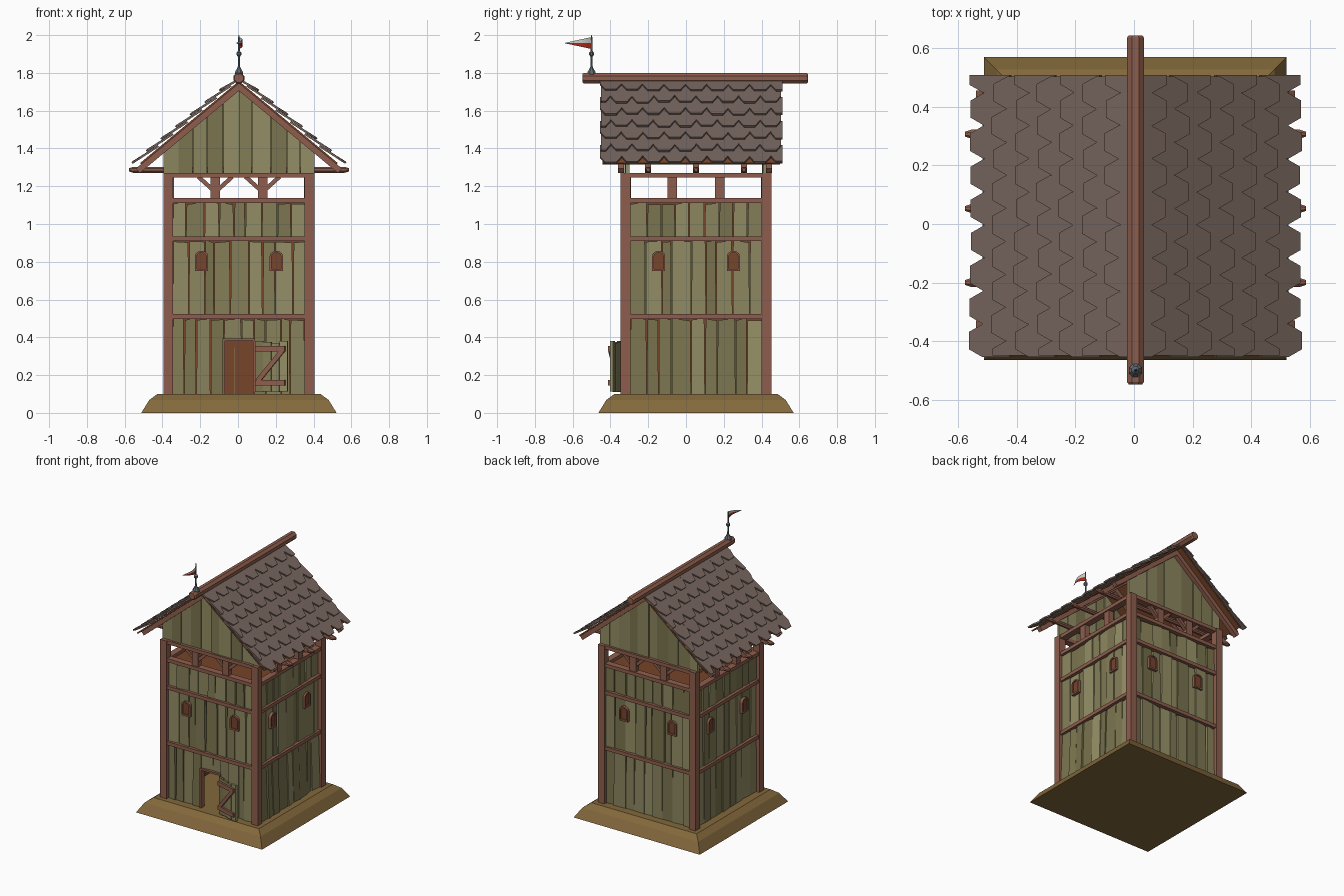
import bpy, bmesh, random
from math import atan, sin, cos, pi, radians
from mathutils import Matrix, Vector

if "Cube" in bpy.data.objects:
    bpy.data.objects.remove(bpy.data.objects["Cube"])

random.seed(4)
CX, CY = 0.005, 0.053
SLOPE = atan(0.83)


def mat(name, r, g, b):
    m = bpy.data.materials.new(name)
    m.diffuse_color = [(c / 255) ** 2.2 for c in (r, g, b)] + [1]
    m.use_nodes = True
    m.node_tree.nodes["Principled BSDF"].inputs["Base Color"].default_value = m.diffuse_color
    return m


WOOD = mat("frame_wood", 140, 94, 78)
DARK = mat("inner_wood", 118, 70, 46)
TILE = mat("tile", 118, 101, 94)
EARTH = mat("earth", 130, 104, 62)
METAL = mat("metal", 100, 108, 112)
RED = mat("red", 165, 45, 32)
PALE = mat("pale", 200, 200, 195)
PLANKS = [mat("plank_%d" % i, 122 + 8 * i, 116 + 8 * i, 80 + 7 * i) for i in range(4)]


def finish(name, bm, mats, smooth=False):
    bmesh.ops.recalc_face_normals(bm, faces=bm.faces)
    me = bpy.data.meshes.new(name)
    bm.to_mesh(me)
    bm.free()
    for m in mats:
        me.materials.append(m)
    for p in me.polygons:
        p.use_smooth = smooth
    ob = bpy.data.objects.new(name, me)
    bpy.context.collection.objects.link(ob)
    return ob


def prism(bm, a, b, mi=0, M=Matrix()):
    """Closed solid between two matching outlines."""
    va = [bm.verts.new(M @ Vector(p)) for p in a]
    vb = [bm.verts.new(M @ Vector(p)) for p in b]
    n = len(va)
    fs = [bm.faces.new(va[::-1]), bm.faces.new(vb)]
    fs += [bm.faces.new((va[i], va[(i + 1) % n], vb[(i + 1) % n], vb[i])) for i in range(n)]
    for f in fs:
        f.material_index = mi


def box(bm, x0, x1, y0, y1, z0, z1, mi=0, M=Matrix()):
    q = [(x0, y0), (x1, y0), (x1, y1), (x0, y1)]
    prism(bm, [(x, y, z0) for x, y in q], [(x, y, z1) for x, y in q], mi, M)


def bar(bm, p, q, w, d, M=Matrix()):
    """Bar in a wall plane (constant y), w wide and d deep."""
    p, q = Vector(p), Vector(q)
    t = (q - p).normalized()
    s, o = Vector((t.z, 0, -t.x)) * w / 2, Vector((0, d / 2, 0))
    off = (s + o, s - o, -s - o, -s + o)
    prism(bm, [p + k for k in off], [q + k for k in off], 0, M)


def ring(bm, axis, radii_pos, n, cx, c2):
    """Chain of n-gon sections along y or z."""
    def sec(r, t):
        pts = [(r * cos(2 * pi * (i + .5) / n), r * sin(2 * pi * (i + .5) / n)) for i in range(n)]
        if axis == 'y':
            return [(cx + u, t, c2 + v) for u, v in pts]
        if axis == 'x':
            return [(t, cx + u, c2 + v) for u, v in pts]
        return [(cx + u, c2 + v, t) for u, v in pts]
    for (r0, t0), (r1, t1) in zip(radii_pos, radii_pos[1:]):
        prism(bm, sec(r0, t0), sec(r1, t1))


C = Matrix.Translation((CX, CY, 0))
SIDES = [C @ Matrix.Rotation(k * pi / 2, 4, 'Z') for k in range(4)]

# Earth mound
bm = bmesh.new()
sq = lambda h, z: [(-h, -h, z), (h, -h, z), (h, h, z), (-h, h, z)]
prism(bm, sq(.517, 0), sq(.475, .068), 0, C)
prism(bm, sq(.475, .068), sq(.432, .1), 0, C)
finish("mound", bm, [EARTH])

# Corner posts, rails, belfry posts and braces
posts, rails, belfry = bmesh.new(), bmesh.new(), bmesh.new()
for k, M in enumerate(SIDES):
    box(posts, -.4, -.348, -.4, -.348, .1, 1.27, 0, M)
    for z in (.51, .922, 1.125, 1.258):
        box(rails, -.35, .35, -.393, -.345, z - .013, z + .013, 0, M)
    for s in (-1, 1):
        box(belfry, s * .125 - .025, s * .125 + .025, -.385, -.345, 1.13, 1.25, 0, M)
        if k % 2 == 0:
            for e in (-1, 1):
                bar(belfry, (s * .125 + e * .012, -.365, 1.18), (s * .125 + e * .09, -.365, 1.25), .022, .025, M)
finish("corner_posts", posts, [WOOD])
finish("wall_rails", rails, [WOOD])
finish("belfry_posts", belfry, [WOOD])


def plank(bm, a, b, z0, z1, M, lean=0):
    """One uneven plank between a and b."""
    j = lambda s: random.uniform(-s, s)
    y0, tw = -.374 + j(.004), j(.006)
    g = .0015
    lo = [(a + g, y0 - tw - lean), (b - g, y0 + tw - lean), (b - g, y0 + .02 + tw - lean), (a + g, y0 + .02 - tw - lean)]
    ta, tb = a + g + abs(j(.004)), b - g - abs(j(.004))
    hi = [(ta, y0 - tw), (tb, y0 + tw), (tb, y0 + .02 + tw), (ta, y0 + .02 - tw)]
    za, zb = z1 + j(.008), z1 + j(.008)
    prism(bm, [(x, y, z0) for x, y in lo], [(p[0], p[1], z) for p, z in zip(hi, (za, zb, zb, za))],
          random.randrange(4), M)


def cuts(a, b, n):
    w = (b - a) / n
    return [a] + [a + w * i + random.uniform(-.2, .2) * w for i in range(1, n)] + [b]


# Plank walls with a doorway in front, backed by an inner shell
walls, shell = bmesh.new(), bmesh.new()
for k, M in enumerate(SIDES):
    for z0, z1 in ((.1, .495), (.52, .908), (.932, 1.11)):
        if k == 0 and z0 == .1:
            runs = [(-.35, -.08, 4, z0), (-.08, .08, 2, .39), (.08, .35, 4, z0)]
        else:
            runs = [(-.35, .35, 9, z0)]
        for a, b, n, zb in runs:
            c = cuts(a, b, n)
            for p, q in zip(c, c[1:]):
                plank(walls, p, q, zb, z1, M, .02 * random.random() if k == 1 and z0 == .1 else 0)
    if k == 0:
        parts = [(-.35, -.08, .1, .39), (.08, .35, .1, .39), (-.35, .35, .39, 1.12)]
    else:
        parts = [(-.35, .35, .1, 1.12)]
    for a, b, z0, z1 in parts:
        box(shell, a, b, -.354, -.346, z0, z1, 0, M)
box(shell, -.35, .35, -.35, .35, 1.1, 1.115, 0, C)
finish("plank_walls", walls, PLANKS)
finish("inner_shell_and_floor", shell, [DARK])

# Arched windows, two per side
bm = bmesh.new()


def arch(w, z0, z1):
    r = w / 2
    return [(-r, z0), (r, z0)] + [(r * cos(t * pi / 6), z1 + .8 * r * sin(t * pi / 6)) for t in range(7)]


for M in SIDES:
    for s in (-.198, .198):
        o, i = arch(.07, .75, .83), arch(.05, .762, .828)
        for n in range(len(o)):
            m = (n + 1) % len(o)
            if (Vector(o[n]) - Vector(o[m])).length < 1e-5:
                continue
            q = [o[n], o[m], i[m], i[n]]
            prism(bm, [(s + x, -.392, z) for x, z in q], [(s + x, -.37, z) for x, z in q], 0, M)
        prism(bm, [(s + x, -.384, z) for x, z in i], [(s + x, -.365, z) for x, z in i], 1, M)
finish("windows", bm, [WOOD, DARK])

# Door frame and open door leaf with Z brace
bm = bmesh.new()
for s in (-1, 1):
    box(bm, s * .08 - .006, s * .08 + .006, -.388, -.346, .1, .39, 0, C)
box(bm, -.086, .086, -.388, -.346, .38, .394, 0, C)
finish("door_frame", bm, [WOOD])
D = Matrix.Translation((.09, -.345, 0)) @ Matrix.Rotation(radians(-16), 4, 'Z')
bm = bmesh.new()
for i in range(4):
    box(bm, .002 + i * .045, .045 + i * .045, -.008, .008, .11 + .004 * (i % 2), .38 - .005 * (i % 3), i, D)
finish("door_leaf", bm, PLANKS)
bm = bmesh.new()
for z in (.16, .34):
    bar(bm, (.005, -.015, z), (.17, -.015, z), .03, .014, D)
bar(bm, (.02, -.015, .17), (.155, -.015, .33), .025, .012, D)
finish("door_brace", bm, [WOOD])

# Gable planks cut to the roof line
bm = bmesh.new()
for M in (SIDES[0], SIDES[2]):
    for c in (cuts(-.4, 0, 5), cuts(0, .4, 5)):
        for a, b in zip(c, c[1:]):
            y = -.375 + random.uniform(-.005, .005)
            q = [(a + .001, 1.268), (b - .001, 1.268), (b - .001, 1.735 - .83 * abs(b)), (a + .001, 1.735 - .83 * abs(a))]
            prism(bm, [(x, y, z) for x, z in q], [(x, y + .02, z) for x, z in q], random.randrange(4), M)
finish("gables", bm, PLANKS)


def roof(s, d, v, h):
    """Roof point: d down the slope, v along y, h off the surface."""
    return (CX + s * (d * cos(SLOPE) + h * sin(SLOPE)), v, 1.757 - d * sin(SLOPE) + h * cos(SLOPE))


# Roof deck, rafters and overlapping notched tiles
deck, rafters, tiles = bmesh.new(), bmesh.new(), bmesh.new()
V0, V1, W, P = -.455, .51, .113, .1
for s in (-1, 1):
    def slab(bm, d0, d1, v0, v1, h0, h1):
        q = [(d0, v0), (d1, v0), (d1, v1), (d0, v1)]
        prism(bm, [roof(s, d, v, h0) for d, v in q], [roof(s, d, v, h1) for d, v in q])
    slab(deck, 0, .68, V0 + .012, V1 - .012, -.01, 0)
    for y in (-.345, -.2, CY, .307, .44):
        slab(rafters, 0, .715, y - .016, y + .016, -.04, -.008)
    for r in range(7):
        end = P * (r + 1) + .008
        start = max(0, end - .16)
        for i in range(-1, 10):
            v = V0 + (i + .5 * (r % 2)) * W
            e = end + random.uniform(-.006, .006)
            clamp = lambda t: min(max(t, V0 + .006 * (r % 2)), V1 - .006 * (r % 2))
            if clamp(v + W) - clamp(v) < .03:
                continue
            q = [(start, v), (start, v + W), (e - .055, v + W), (e, v + W - .027), (e, v + .027), (e - .055, v)]
            lift = lambda d: .002 + .02 * (d - start) / (e - start)
            prism(tiles, [roof(s, d, clamp(u), lift(d)) for d, u in q],
                  [roof(s, d, clamp(u), lift(d) + .011) for d, u in q])
finish("roof_deck", deck, [DARK])
finish("rafters", rafters, [WOOD])
finish("roof_tiles", tiles, [TILE])

# Tie beams and ridge beam
bm = bmesh.new()
for y in (-.2, CY, .307):
    ring(bm, 'x', [(.009, CX - .583), (.017, CX - .56), (.017, CX + .56), (.009, CX + .583)], 8, y, 1.287)
finish("tie_beams", bm, [WOOD])
bm = bmesh.new()
ring(bm, 'y', [(.025, -.548), (.031, -.54), (.031, .637), (.025, .645)], 8, CX, 1.772)
finish("ridge_beam", bm, [WOOD])

# Flag pole with knob
bm = bmesh.new()
ring(bm, 'z', [(.024, 1.785), (.024, 1.803), (.014, 1.818), (.006, 1.835), (.005, 1.885), (.014, 1.895),
               (.014, 1.907), (.005, 1.917), (.004, 1.99), (.001, 2.0)], 8, CX, -.5)
finish("flag_pole", bm, [METAL])

# Waving two-colour pennant
bm = bmesh.new()
N = 8
rows = []
for i in range(N + 1):
    t = i / N
    x, y = CX + .018 * sin(pi * 1.3 * t), -.5 - .144 * t
    h = .031 * (1 - t) + .0005
    rows.append([bm.verts.new((x, y, 1.958 + k * h)) for k in (-1, 0, 1)])
for a, b in zip(rows, rows[1:]):
    for k in (0, 1):
        bm.faces.new((a[k], b[k], b[k + 1], a[k + 1])).material_index = k
finish("pennant", bm, [RED, PALE], True)
